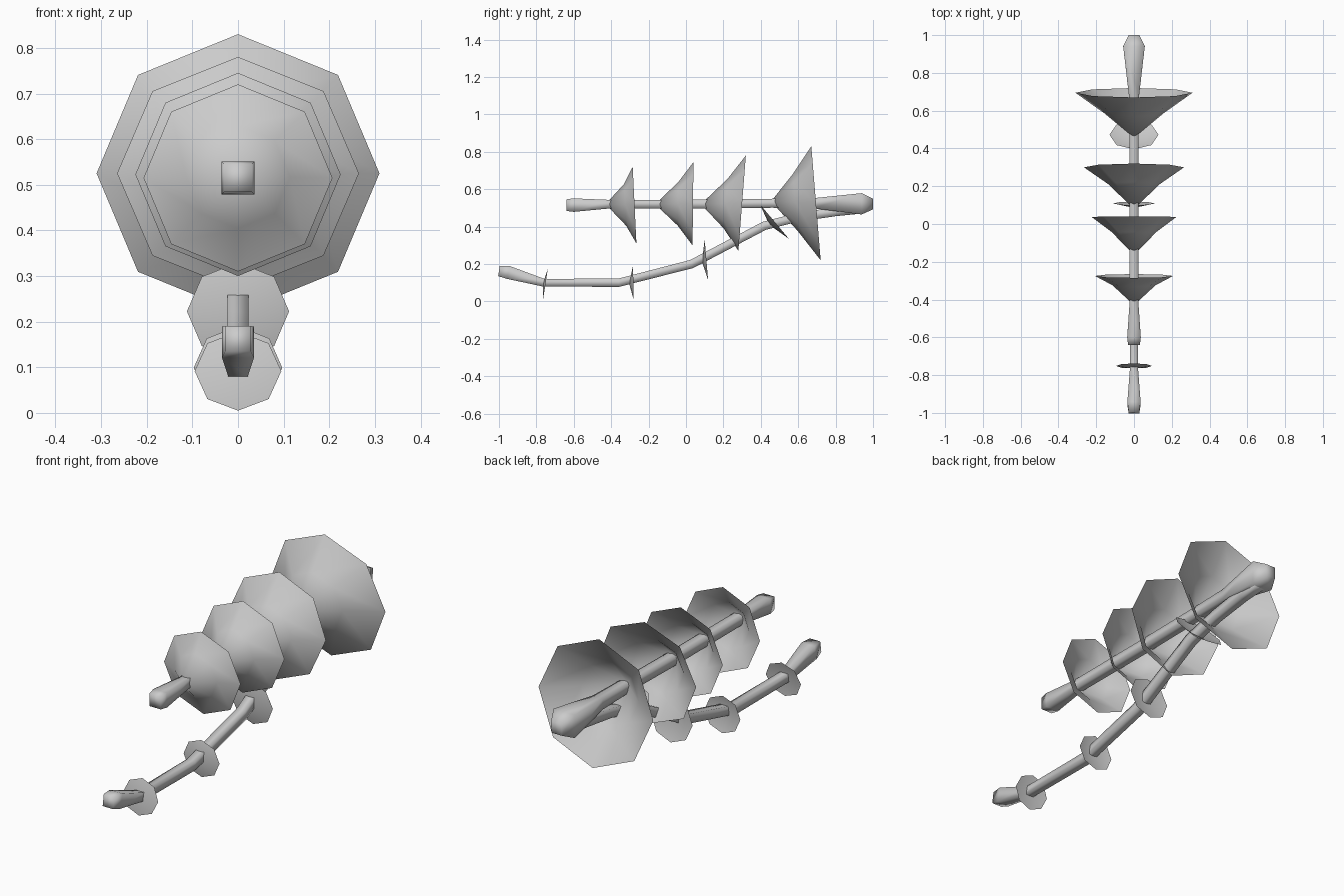
import bpy, bmesh, math
from mathutils import Vector

if "Cube" in bpy.data.objects:
    bpy.data.objects.remove(bpy.data.objects["Cube"])

grey = bpy.data.materials.new("light grey")
grey.diffuse_color = (0.6, 0.6, 0.6, 1)
grey.use_nodes = True
grey.node_tree.nodes["Principled BSDF"].inputs["Base Color"].default_value = grey.diffuse_color


def finish(name, bm):
    bmesh.ops.recalc_face_normals(bm, faces=bm.faces)
    me = bpy.data.meshes.new(name)
    bm.to_mesh(me)
    bm.free()
    for p in me.polygons:
        p.use_smooth = True
    me.materials.append(grey)
    ob = bpy.data.objects.new(name, me)
    bpy.context.collection.objects.link(ob)
    return ob


def rod(name, path):
    """Square section swept along (y, z, half width) stations."""
    bm = bmesh.new()
    rings = []
    for i, (y, z, h) in enumerate(path):
        a, b = path[max(i - 1, 0)], path[min(i + 1, len(path) - 1)]
        t = Vector((0, b[0] - a[0], b[1] - a[1])).normalized()
        n = Vector((0, -t.z, t.y))
        c = Vector((0, y, z))
        rings.append([bm.verts.new(c + Vector((sx * h, 0, 0)) + n * sn * h)
                      for sx, sn in ((-1, -1), (1, -1), (1, 1), (-1, 1))])
    for r, s in zip(rings, rings[1:]):
        for k in range(4):
            bm.faces.new((r[k], r[(k + 1) % 4], s[(k + 1) % 4], s[k]))
    bm.faces.new(rings[0])
    bm.faces.new(rings[-1])
    return finish(name, bm)


def cone(name, apex, top, bottom, half, mid_r=None, mid_d=0.6):
    """Open eight-sided cone; the rim is set by its top and bottom points."""
    bm = bmesh.new()
    tip = Vector((0, *apex))
    up, low = Vector((0, *top)), Vector((0, *bottom))
    centre, v = (up + low) / 2, (up - low) / 2
    axis = centre - tip

    def ring(c, s):
        return [bm.verts.new(c + s * (Vector((half * math.sin(k * math.pi / 4), 0, 0))
                                      + v * math.cos(k * math.pi / 4))) for k in range(8)]
    rim = ring(centre, 1)
    inner = ring(tip + axis * mid_d, mid_r) if mid_r else rim
    point = bm.verts.new(tip)
    for k in range(8):
        j = (k + 1) % 8
        bm.faces.new((point, inner[k], inner[j]))
        if mid_r:
            bm.faces.new((inner[k], rim[k], rim[j], inner[j]))
    return finish(name, bm)


# Upper straight rod with a thick front tip and rear bulb
rod("upper_rod", [(-0.64, 0.515, 0.031), (-0.60, 0.515, 0.036), (-0.41, 0.52, 0.023),
                  (0.10, 0.52, 0.024), (0.46, 0.525, 0.024), (0.68, 0.525, 0.027),
                  (0.94, 0.522, 0.057), (1.0, 0.52, 0.028)])

# Lower curved rod that joins the bulb
rod("lower_rod", [(-1.0, 0.163, 0.028), (-0.95, 0.155, 0.035), (-0.76, 0.10, 0.021),
                  (-0.36, 0.10, 0.022), (0.03, 0.20, 0.023), (0.42, 0.405, 0.023),
                  (0.60, 0.45, 0.023), (0.80, 0.48, 0.024), (0.94, 0.50, 0.03)])

# Large flared cones on the upper rod
for i, c in enumerate([
        ((-0.43, 0.52), (-0.285, 0.72), (-0.265, 0.31), 0.207, 0.55, 0.68),
        ((-0.165, 0.52), (0.04, 0.745), (0.035, 0.30), 0.225, 0.52, 0.60),
        ((0.08, 0.52), (0.32, 0.78), (0.28, 0.27), 0.265, 0.52, 0.60),
        ((0.455, 0.535), (0.67, 0.83), (0.72, 0.22), 0.31, 0.50, 0.54)]):
    cone(f"upper_cone_{i + 1}", *c)

# Small shallow discs on the lower rod
for i, c in enumerate([
        ((-0.765, 0.095), (-0.738, 0.178), (-0.765, 0.005), 0.095),
        ((-0.305, 0.10), (-0.283, 0.19), (-0.28, 0.008), 0.097),
        ((0.085, 0.215), (0.10, 0.33), (0.118, 0.115), 0.112),
        ((0.445, 0.41), (0.395, 0.52), (0.55, 0.335), 0.13)]):
    cone(f"lower_disc_{i + 1}", *c)
